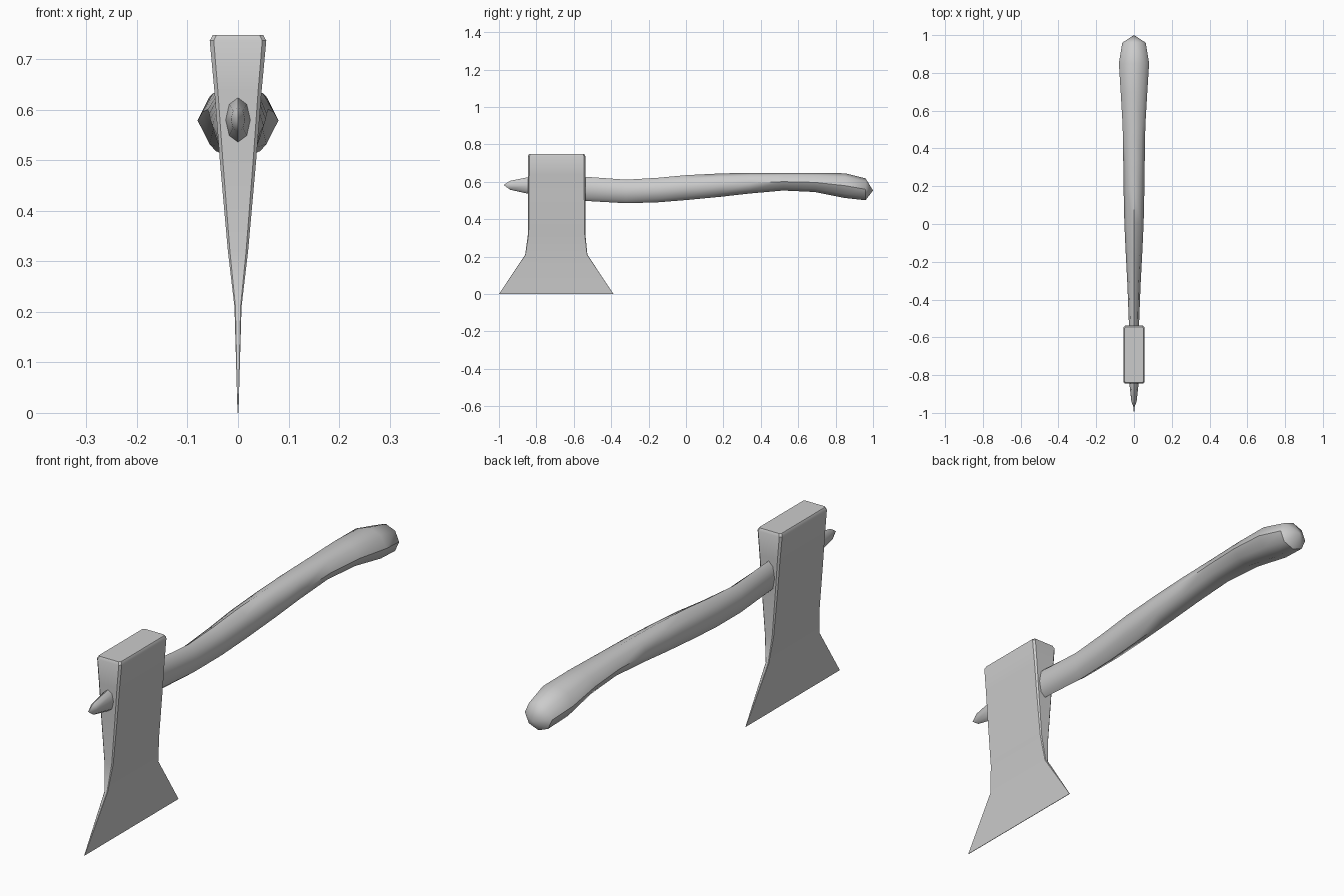
import bpy, bmesh, math

if "Cube" in bpy.data.objects:
    bpy.data.objects.remove(bpy.data.objects["Cube"])


def loft(name, rings, tips=(None, None), angle=35):
    """Skin a list of equal-length rings; each end closes to a tip point or a flat cap."""
    bm = bmesh.new()
    loops = [[bm.verts.new(p) for p in ring] for ring in rings]
    n = len(loops[0])
    for a, b in zip(loops, loops[1:]):
        for i in range(n):
            j = (i + 1) % n
            bm.faces.new((a[i], a[j], b[j], b[i]))
    for loop, tip in zip((loops[0], loops[-1]), tips):
        if tip:
            v = bm.verts.new(tip)
            for i in range(n):
                bm.faces.new((loop[i], loop[(i + 1) % n], v))
        else:
            bm.faces.new(loop)
    bmesh.ops.recalc_face_normals(bm, faces=bm.faces)
    mesh = bpy.data.meshes.new(name)
    bm.to_mesh(mesh)
    bm.free()
    obj = bpy.data.objects.new(name, mesh)
    bpy.context.collection.objects.link(obj)
    bpy.ops.object.select_all(action='DESELECT')
    obj.select_set(True)
    bpy.context.view_layer.objects.active = obj
    bpy.ops.object.shade_smooth_by_angle(angle=math.radians(angle))
    return obj


def oval(y, low, high, w):
    mid, h = (low + high) / 2, (high - low) / 2
    return [(w * math.cos(k * math.pi / 4), y, mid + h * math.sin(k * math.pi / 4))
            for k in range(8)]


def slab(z, y0, y1, x, c):
    """Rectangle with small corner chamfers c."""
    return [(-x, y0 + c, z), (-x + c, y0, z), (x - c, y0, z), (x, y0 + c, z),
            (x, y1 - c, z), (x - c, y1, z), (-x + c, y1, z), (-x, y1 - c, z)]


# Curved wooden handle: y, underside z, top z, half width
handle = [(-0.94, .557, .605, .014), (-0.84, .535, .625, .025), (-0.53, .497, .626, .027),
          (-0.32, .485, .611, .035), (-0.15, .490, .621, .044), (0, .502, .635, .051),
          (0.18, .519, .644, .055), (0.34, .537, .648, .057), (0.52, .553, .648, .060),
          (0.69, .545, .648, .070), (0.85, .513, .645, .080), (0.96, .501, .618, .062)]
loft("handle", [oval(*s) for s in handle], ((0, -0.975, .582), (0, 1.0, .553)), 50)

# Axe head, from cutting edge up to the poll: z, front y, back y, half thickness, chamfer
head = [(0, -1.0, -0.388, .001, .0003), (.21, -.86, -.527, .007, .002),
        (.32, -.845, -.538, .020, .004), (.50, -.845, -.538, .036, .006),
        (.64, -.845, -.538, .047, .007), (.737, -.845, -.538, .056, .008),
        (.748, -.839, -.544, .050, .007)]
loft("axe_head", [slab(*s) for s in head])
